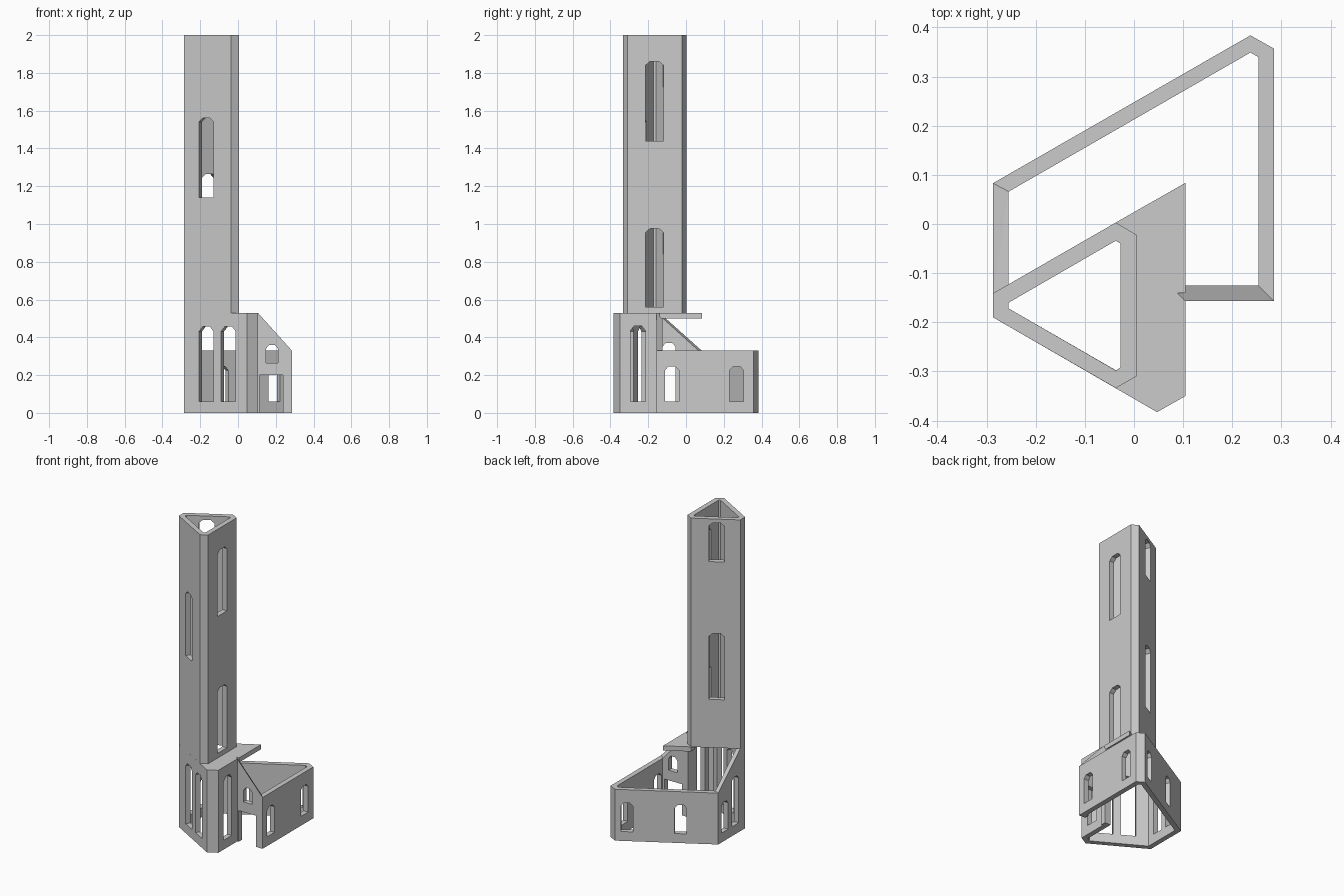
import bpy, bmesh
from math import radians, sin, cos

if "Cube" in bpy.data.objects:
    bpy.data.objects.remove(bpy.data.objects["Cube"])


def add_object(name, bm):
    bmesh.ops.recalc_face_normals(bm, faces=bm.faces)
    mesh = bpy.data.meshes.new(name)
    bm.to_mesh(mesh)
    bm.free()
    obj = bpy.data.objects.new(name, mesh)
    bpy.context.collection.objects.link(obj)
    return obj


def wall_ring(name, outer, inner, bottom, tops):
    """Closed ring of walls with a top height per corner."""
    bm = bmesh.new()
    n = len(outer)
    rings = [[bm.verts.new((x, y, z)) for (x, y), z in zip(pts, zs)]
             for pts, zs in ((outer, [bottom] * n), (outer, tops),
                             (inner, tops), (inner, [bottom] * n))]
    for r in range(4):
        a, b = rings[r], rings[(r + 1) % 4]
        for i in range(n):
            j = (i + 1) % n
            bm.faces.new((a[i], a[j], b[j], b[i]))
    # fixed triangulation keeps the sloped wall tops clean
    bmesh.ops.triangulate(bm, faces=[f for f in bm.faces if abs(f.calc_area()) > 0
                                     and len({round(v.co.z, 3) for v in f.verts}) > 1
                                     and all(v in rings[1] or v in rings[2] for v in f.verts)])
    return add_object(name, bm)


def prism(bm, bottom, top):
    a = [bm.verts.new(p) for p in bottom]
    b = [bm.verts.new(p) for p in top]
    n = len(a)
    bm.faces.new(a)
    bm.faces.new(b[::-1])
    for i in range(n):
        j = (i + 1) % n
        bm.faces.new((a[i], a[j], b[j], b[i]))


def cut_openings(obj, openings):
    """Each opening: centre x, y, wall angle, width, sill, top, top chamfer."""
    bm = bmesh.new()
    for cx, cy, deg, w, z0, z1, ch in openings:
        c, s = cos(radians(deg)), sin(radians(deg))
        h = w / 2
        prof = [(-h, z0), (h, z0), (h, z1), (-h, z1)]
        if ch:
            prof = [(-h, z0), (h, z0), (h, z1 - ch), (h * .5, z1), (-h * .5, z1), (-h, z1 - ch)]
        sides = [[(cx + u * c - d * s, cy + u * s + d * c, z) for u, z in prof]
                 for d in (-.03, .03)]
        prism(bm, *sides)
    cutter = add_object("opening_cutter", bm)
    cutter.hide_render = True
    mod = obj.modifiers.new("openings", 'BOOLEAN')
    mod.operation, mod.solver, mod.object = 'DIFFERENCE', 'EXACT', cutter
    bpy.context.view_layer.objects.active = obj
    bpy.ops.object.modifier_apply(modifier=mod.name)
    bpy.data.objects.remove(cutter)


def front_y(x):   # centre line of the diagonal front wall
    return -.172 - (x + .287) * .577


# triangular tower shaft
tower = wall_ring(
    "tower",
    [(-.287, -.19), (-.037, -.334), (.005, -.31), (.005, -.022), (-.037, .003), (-.287, -.141)],
    [(-.255, -.172), (-.037, -.298), (-.027, -.292), (-.027, -.04), (-.037, -.034), (-.255, -.16)],
    .53, [2] * 6)
cut_openings(tower, [
    (-.16, front_y(-.16), -30, .09, 1.14, 1.56, .02),
    (-.011, -.167, 90, .095, .56, .975, .02),
    (-.011, -.167, 90, .095, 1.44, 1.86, .02),
    (-.16, -.086, 30, .09, .84, 1.265, .02),
    (-.16, -.086, 30, .09, 1.725, 1.975, .02)])

# ground floor walls: tall under the tower, sloping down to the low annex
base = wall_ring(
    "base_walls",
    [(-.287, -.19), (.047, -.383), (.105, -.35), (.105, -.157), (.285, -.157),
     (.285, .357), (.237, .384), (-.287, .083), (-.287, -.141)],
    [(-.255, -.172), (.047, -.346), (.073, -.331), (.073, -.125), (.253, -.125),
     (.253, .34), (.237, .349), (-.255, .066), (-.255, -.155)],
    0, [.53] * 4 + [.33] * 4 + [.53])
cut_openings(base, [
    (-.16, front_y(-.16), -30, .088, .06, .457, .025),
    (-.043, front_y(-.043), -30, .088, .06, .457, .025),
    (.089, -.255, 90, .08, .06, .46, .025),
    (.177, -.141, 0, .125, -.05, .2, 0),        # doorway
    (.18, -.141, 0, .062, .265, .36, .02),      # window above the door
    (.269, -.075, 90, .075, .06, .245, .02),
    (.269, .268, 90, .075, .06, .245, .02),
    (.183, .337, 30, .07, .06, .245, .02),
    (-.09, .18, 30, .07, .06, .245, .02),
    (-.271, .015, 90, .065, .06, .25, .02),
    (-.271, -.09, 90, .07, .06, .37, .02)])

# ledge slab beside the tower foot
ledge = [(-.037, -.298), (.047, -.346), (.073, -.331), (.073, -.14), (.105, -.14),
         (.105, .084), (-.037, .003), (-.037, -.034), (-.027, -.04), (-.027, -.292)]
bm = bmesh.new()
prism(bm, [(x, y, .5) for x, y in ledge], [(x, y, .53) for x, y in ledge])
add_object("ledge_slab", bm)
